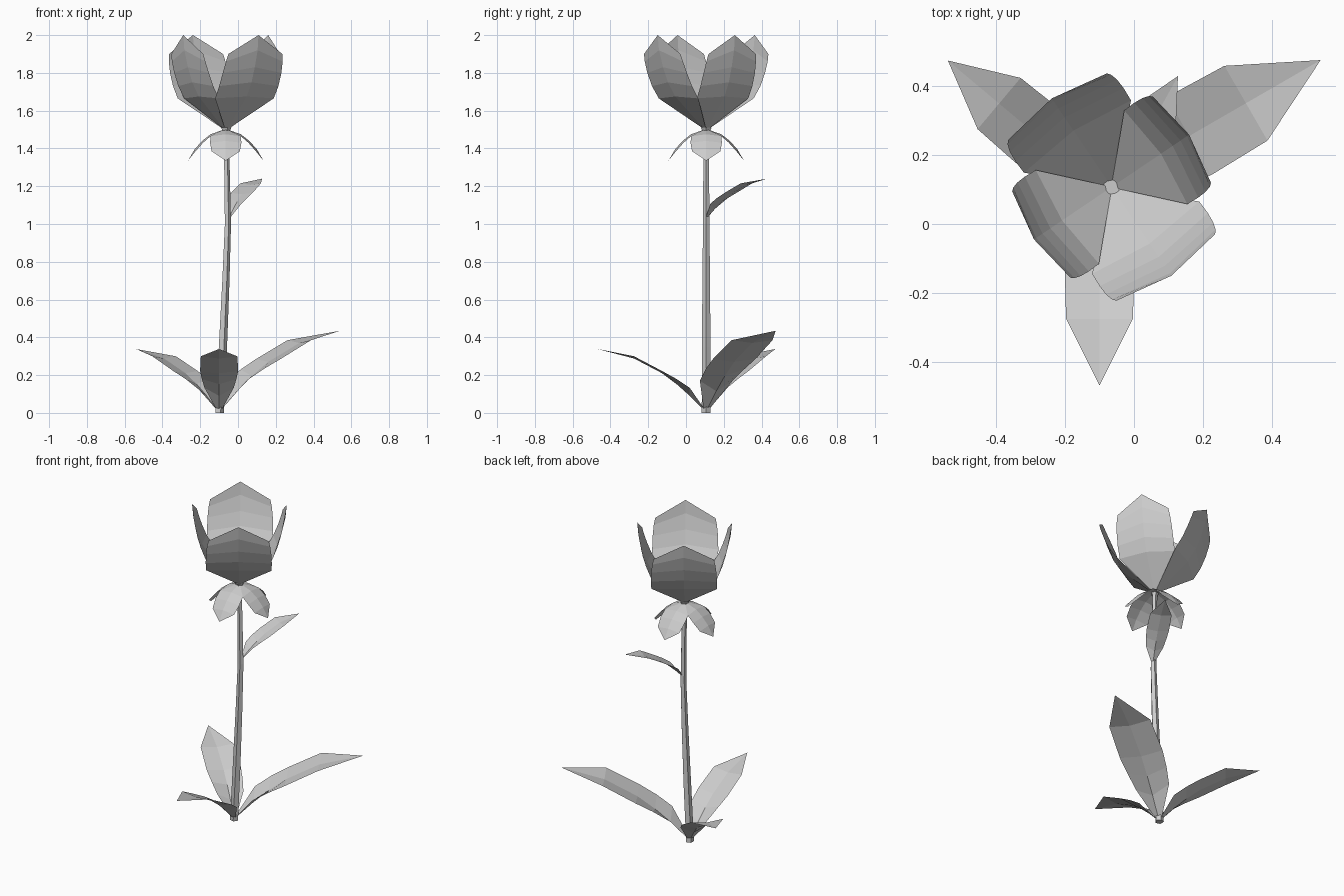
import bpy, bmesh
from math import sin, cos, radians, tau

if "Cube" in bpy.data.objects:
    bpy.data.objects.remove(bpy.data.objects["Cube"])

GREY = (0.6, 0.6, 0.6, 1)
mat = bpy.data.materials.new("plain grey")
mat.use_nodes = True
mat.diffuse_color = GREY
bsdf = next(n for n in mat.node_tree.nodes if n.type == "BSDF_PRINCIPLED")
bsdf.inputs["Base Color"].default_value = GREY


def finish(name, bm):
    bmesh.ops.remove_doubles(bm, verts=bm.verts, dist=0.0005)
    mesh = bpy.data.meshes.new(name)
    bm.to_mesh(mesh)
    bm.free()
    mesh.materials.append(mat)
    ob = bpy.data.objects.new(name, mesh)
    bpy.context.collection.objects.link(ob)
    return ob


def blade(name, rows, origin, angle, scale=1.0):
    """Creased sheet; each row is rib reach, rib height, edge reach, edge height, half width."""
    bm = bmesh.new()
    ca, sa = cos(radians(angle)), sin(radians(angle))
    ox, oy, oz = origin

    def point(reach, side, height):
        return bm.verts.new((ox + scale * (reach * ca - side * sa),
                             oy + scale * (reach * sa + side * ca),
                             oz + scale * height))

    grid = [(point(er, -w, eh), point(rr, 0, rh), point(er, w, eh))
            for rr, rh, er, eh, w in rows]
    for low, high in zip(grid, grid[1:]):
        for i in range(2):
            bm.faces.new((low[i], low[i + 1], high[i + 1], high[i]))
    return finish(name, bm)


# Stem: five-sided tube swaying along x, flared at the top
bm = bmesh.new()
rings = []
for x, z, r in [(-.1, 0, .025), (-.082, .35, .024), (-.066, .7, .021),
                (-.055, 1.0, .018), (-.06, 1.3, .016), (-.065, 1.48, .015), (-.065, 1.51, .03)]:
    rings.append([bm.verts.new((x + r * cos(tau * i / 5), .107 + r * sin(tau * i / 5), z))
                  for i in range(5)])
for a, b in zip(rings, rings[1:]):
    for i in range(5):
        j = (i + 1) % 5
        bm.faces.new((a[i], a[j], b[j], b[i]))
bm.faces.new(rings[0][::-1])
bm.faces.new(rings[-1])
finish("stem", bm)

# Leaves: one pattern at several sizes
LEAF = [(0, 0, 0, .005, .012), (.11, .11, .11, .165, .1), (.2, .19, .2, .225, .118),
        (.3, .265, .3, .28, .13), (.49, .365, .49, .38, .125), (.74, .43, .74, .43, 0)]
GROUND = (-.1, .105, .005)
blade("back_left_leaf", LEAF, GROUND, 30, 1)
blade("back_right_leaf", LEAF, GROUND, 140, .775)
blade("front_leaf", LEAF, GROUND, -90, .775)
blade("stem_leaf", LEAF, (-.052, .105, 1.025), 61, .5)

# Petals: four cupped blades, the opposite pairs alternately wider
PETAL = [(.01, 0, .01, .005, .012), (.19, .175, .17, .165, .18), (.235, .25, .21, .23, .182),
         (.265, .33, .24, .3, .18), (.29, .42, .26, .36, .174), (.298, .5, .27, .4, .166)]
HEAD = (-.065, .107, 1.5)
for i in range(4):
    grow = 1.04 if i % 2 == 0 else .91
    rows = [(a * grow, b, c * grow, d, w * grow) for a, b, c, d, w in PETAL]
    blade(f"petal_{i + 1}", rows, HEAD, -56 + 90 * i)

# Sepals: four drooping blades beneath the flower
SEPAL = [(.01, 0, .01, -.002, .012), (.08, -.025, .08, -.035, .08), (.125, -.06, .12, -.07, .083),
         (.165, -.105, .16, -.115, .075), (.2, -.165, .2, -.165, 0)]
for i in range(4):
    blade(f"sepal_{i + 1}", SEPAL, HEAD, 90 * i)
